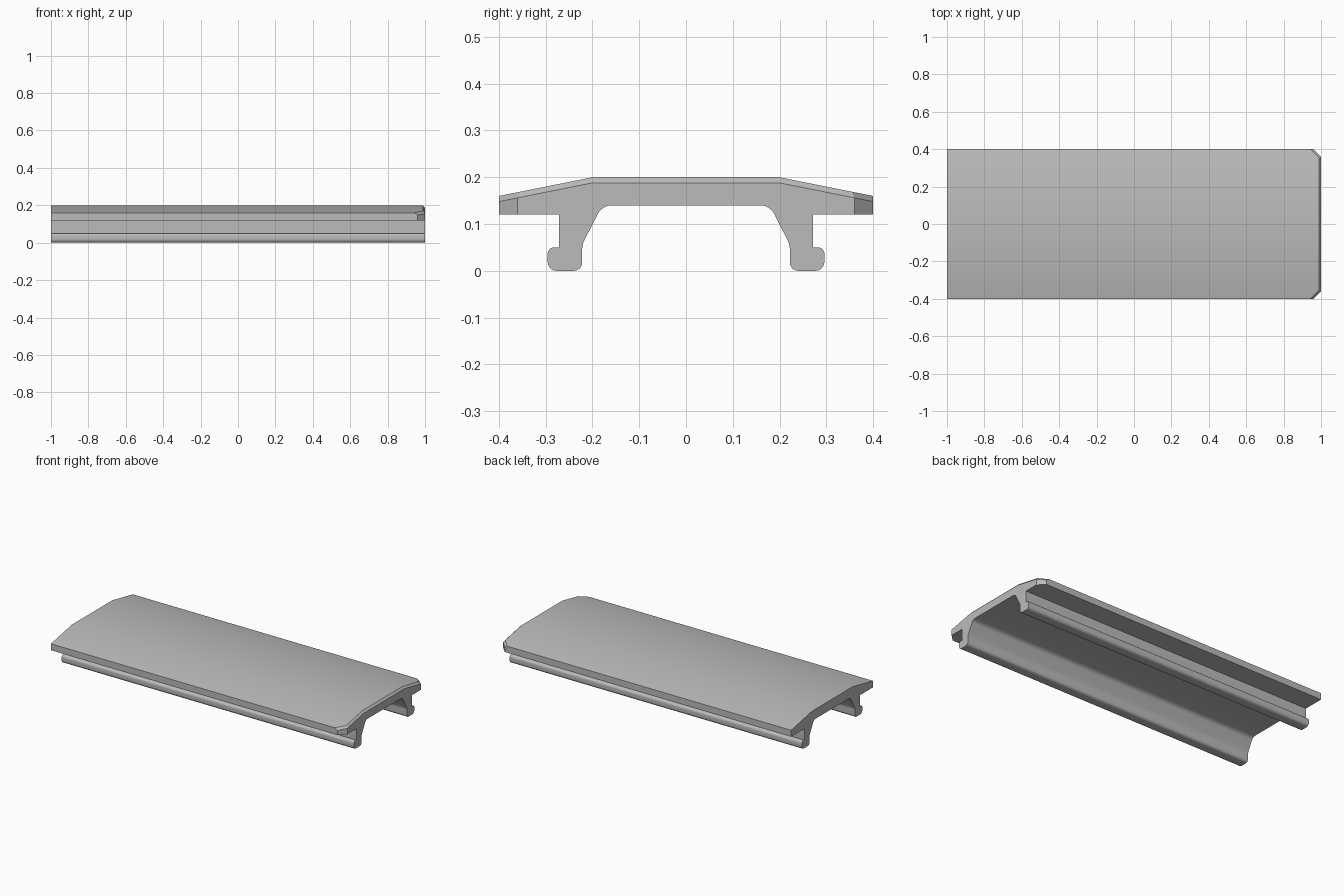
import bpy
import bmesh
from mathutils import Vector

cube = bpy.data.objects.get("Cube")
if cube:
    bpy.data.objects.remove(cube, do_unlink=True)

grey = bpy.data.materials.new("light_grey")
grey.use_nodes = True
colour = (0.5, 0.5, 0.5, 1)
grey.diffuse_color = colour
grey.node_tree.nodes["Principled BSDF"].inputs["Base Color"].default_value = colour

# Half cross-section: y, z, rounding distance at the corner
HALF = [(0.2, 0.2, 0), (0.4, 0.16, 0), (0.4, 0.12, 0), (0.272, 0.12, 0),
        (0.272, 0.05, 0), (0.296, 0.05, 0.014), (0.296, 0, 0.019),
        (0.222, 0, 0.018), (0.222, 0.056, 0.01), (0.179, 0.14, 0.019)]


def rounded(corners, steps=6):
    """Replace each rounded corner with a smooth curve."""
    points = []
    for i, (y, z, r) in enumerate(corners):
        corner = Vector((y, z))
        if not r:
            points.append(corner)
            continue
        before = Vector(corners[i - 1][:2])
        after = Vector(corners[(i + 1) % len(corners)][:2])
        start = corner + (before - corner).normalized() * r
        end = corner + (after - corner).normalized() * r
        for k in range(steps + 1):
            t = k / steps
            # weighted curve that closely follows a circular arc
            a, b, c = (1 - t) ** 2, 1.414 * t * (1 - t), t * t
            points.append((start * a + corner * b + end * c) / (a + b + c))
    return points


def trim(bm, normal, distance):
    """Slice off everything beyond a plane and close the cut."""
    normal = Vector(normal)
    cut = bmesh.ops.bisect_plane(
        bm, geom=bm.verts[:] + bm.edges[:] + bm.faces[:], dist=1e-6,
        plane_co=normal * (distance / normal.length_squared),
        plane_no=normal.normalized(), clear_outer=True)["geom_cut"]
    edges = [e for e in cut if isinstance(e, bmesh.types.BMEdge)]
    bmesh.ops.holes_fill(bm, edges=edges, sides=0)


# Extrude the mirrored cross-section along the length
mirrored = [(-y, z, r) for y, z, r in reversed(HALF)]
profile = rounded(HALF + mirrored)
bm = bmesh.new()
face = bm.faces.new([bm.verts.new((-1, p.x, p.y)) for p in profile])
new = bmesh.ops.extrude_face_region(bm, geom=[face], use_keep_orig=True)["geom"]
bmesh.ops.translate(bm, verts=[v for v in new if isinstance(v, bmesh.types.BMVert)],
                    vec=(2, 0, 0))
bmesh.ops.recalc_face_normals(bm, faces=bm.faces[:])

# Clipped corners at one end, then the bevel around its upper edge
BEVEL = 0.012
end = Vector((1, 0, 0))
trim(bm, end + Vector((0, 0, 1)), 1.2 - BEVEL)
for side in (-1, 1):
    clip = Vector((1, side, 0)).normalized()
    clip_distance = 1.36 / 2 ** 0.5
    slope = Vector((0, side * 0.2, 1))
    trim(bm, clip, clip_distance)
    trim(bm, end + slope, 1.24 - BEVEL)
    trim(bm, clip + slope, clip_distance + 0.24 - BEVEL)
bmesh.ops.recalc_face_normals(bm, faces=bm.faces[:])

mesh = bpy.data.meshes.new("cover_rail")
bm.to_mesh(mesh)
bm.free()
mesh.materials.append(grey)
rail = bpy.data.objects.new("cover_rail", mesh)
bpy.context.collection.objects.link(rail)
bpy.context.view_layer.objects.active = rail
rail.select_set(True)
bpy.ops.object.shade_smooth_by_angle(angle=0.52)
